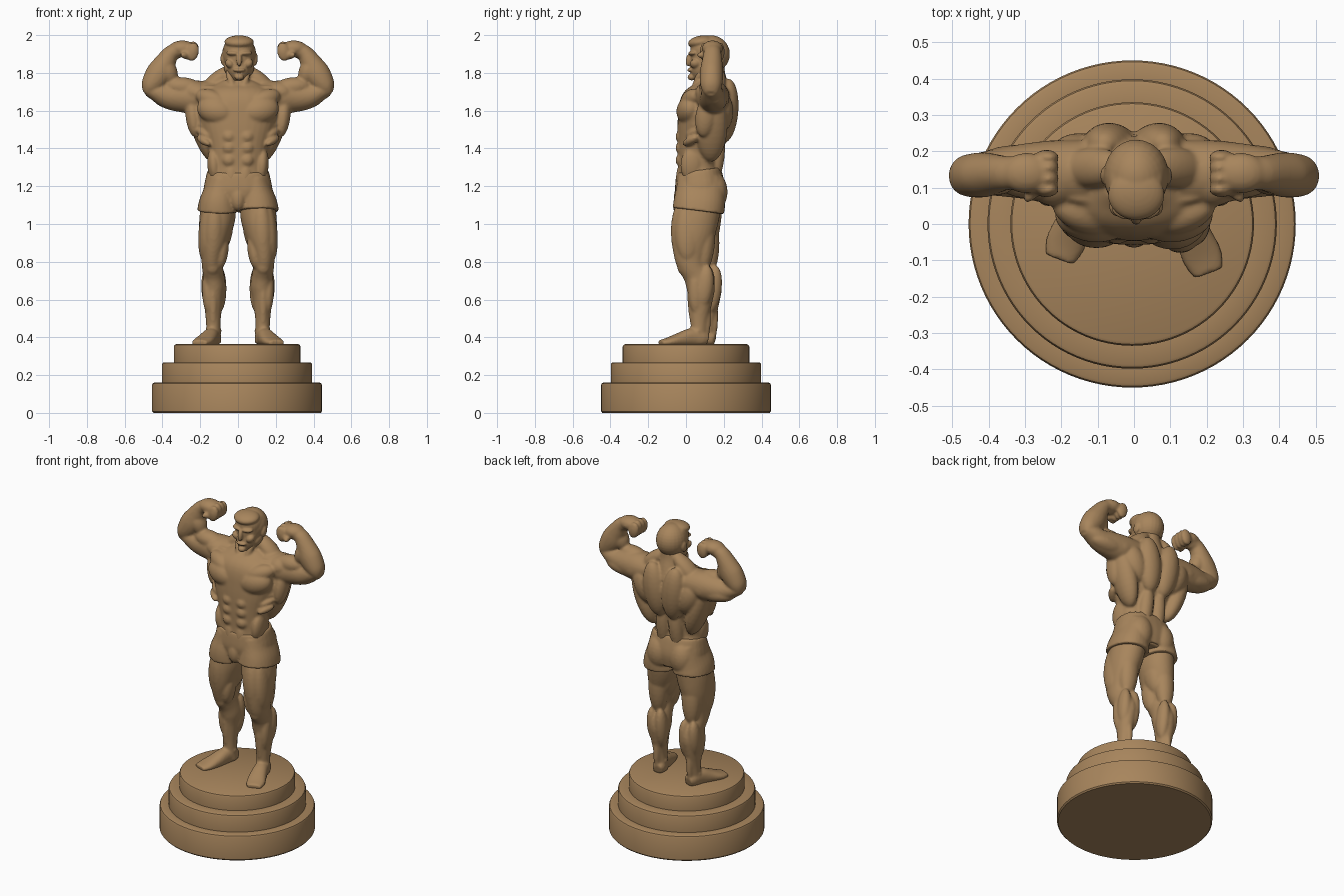
import bpy, bmesh, math
from mathutils import Vector, Matrix

bronze = bpy.data.materials.new("bronze_brown")
bronze.diffuse_color = (0.39, 0.235, 0.108, 1)
Y, Z = Vector((0, 1, 0)), Vector((0, 0, 1))
SIDES = (-1, 1)


def frame(t, up):
    t = t.normalized()
    b = (up - t * up.dot(t)).normalized()
    return b.cross(t), b, t


def tube(bm, rings, up=Y, power=2.0, seg=32, sub=4):
    """Closed smooth tube through rings of (x, y, z, half width, half depth)."""
    r = [Vector(v) for v in rings]
    r = [r[0]] + r + [r[-1]]
    pts = []
    for i in range(1, len(r) - 2):
        p0, p1, p2, p3 = r[i - 1:i + 3]
        for k in range(sub):
            t = k / sub
            pts.append(0.5 * (2 * p1 + (p2 - p0) * t + (2 * p0 - 5 * p1 + 4 * p2 - p3) * t * t
                              + (3 * p1 - p0 - 3 * p2 + p3) * t ** 3))
    pts.append(r[-1])
    loops = []
    for i, p in enumerate(pts):
        a, c = pts[max(i - 1, 0)], pts[min(i + 1, len(pts) - 1)]
        n, b, _ = frame(Vector(c[:3]) - Vector(a[:3]), up)
        loop = []
        for j in range(seg):
            ang = 2 * math.pi * j / seg
            co, si = math.cos(ang), math.sin(ang)
            u = math.copysign(abs(co) ** (2 / power), co) * p[3]
            v = math.copysign(abs(si) ** (2 / power), si) * p[4]
            loop.append(bm.verts.new(Vector(p[:3]) + n * u + b * v))
        loops.append(loop)
    for l0, l1 in zip(loops, loops[1:]):
        for j in range(seg):
            k = (j + 1) % seg
            bm.faces.new((l0[j], l0[k], l1[k], l1[j]))
    bm.faces.new(loops[0][::-1])
    bm.faces.new(loops[-1])


def muscle(bm, ax, ay, az, bx, by, bz, w, d):
    """Ellipsoid stretched from point a to point b, half width w, half depth d."""
    a, b = Vector((ax, ay, az)), Vector((bx, by, bz))
    n, u, t = frame(b - a, Y if abs((b - a).normalized().y) < 0.9 else Z)
    m = Matrix((n * w, u * d, t * (b - a).length / 2)).transposed().to_4x4()
    m.translation = (a + b) / 2
    bmesh.ops.create_uvsphere(bm, u_segments=24, v_segments=16, radius=1, matrix=m)


def leg_shift(s, z):
    """The left leg stands a little further back."""
    return 0.038 * min(max((1.15 - z) / 0.35, 0), 1) if s < 0 else 0


def muscles(bm, table, s, leg=False):
    for ax, ay, az, bx, by, bz, w, d in table:
        da, db = (leg_shift(s, az), leg_shift(s, bz)) if leg else (0, 0)
        muscle(bm, s * ax, ay + da, az, s * bx, by + db, bz, w, d)


def finish(bm, name, voxel=None, smooth=0):
    me = bpy.data.meshes.new(name)
    bmesh.ops.recalc_face_normals(bm, faces=bm.faces)
    bm.to_mesh(me)
    bm.free()
    me.materials.append(bronze)
    ob = bpy.data.objects.new(name, me)
    bpy.context.collection.objects.link(ob)
    if voxel:
        re = ob.modifiers.new("fuse", 'REMESH')
        re.mode, re.voxel_size, re.use_smooth_shade = 'VOXEL', voxel, True
        sm = ob.modifiers.new("soften", 'SMOOTH')
        sm.factor, sm.iterations = 0.5, smooth
    return ob


# --- stepped round plinth ---
bm = bmesh.new()
profile = [(0, 0), (0.443, 0), (0.45, 0.008)]
for rad, top, nxt in ((0.45, 0.16, 0.398), (0.398, 0.268, 0.335), (0.335, 0.364, 0)):
    profile += [(rad, top - 0.012), (rad - 0.004, top - 0.004), (rad - 0.012, top), (nxt, top)]
vs = [bm.verts.new((r - 0.0, 0, z)) for r, z in profile]
es = [bm.edges.new(p) for p in zip(vs, vs[1:])]
bmesh.ops.spin(bm, geom=vs + es, cent=(0, 0, 0), axis=(0, 0, 1), angle=2 * math.pi, steps=96)
bmesh.ops.remove_doubles(bm, verts=bm.verts, dist=0.0005)
plinth = finish(bm, "plinth")
plinth.location.x = -0.005
bpy.context.view_layer.objects.active = plinth
plinth.select_set(True)
bpy.ops.object.shade_smooth_by_angle(angle=math.radians(35))

# --- body: torso, arms, legs fused into one skin ---
bm = bmesh.new()
tube(bm, [(0, .075, 1.10, .15, .11), (0, .075, 1.18, .178, .122), (0, .068, 1.25, .162, .115),
          (0, .062, 1.31, .15, .105), (0, .065, 1.40, .16, .112), (0, .08, 1.50, .195, .128),
          (0, .10, 1.58, .22, .143), (0, .115, 1.65, .21, .14), (0, .13, 1.71, .17, .105),
          (0, .135, 1.755, .09, .075)], power=2.3)
tube(bm, [(0, .16, 1.66, .085, .085), (0, .145, 1.73, .075, .08), (.003, .135, 1.79, .068, .073),
          (.005, .13, 1.86, .065, .07)])

torso = [
    (.02, -.005, 1.575, .215, .03, 1.625, .072, .062),   # chest
    (.06, -.005, 1.63, .22, .06, 1.69, .05, .05),        # upper chest
    (.13, .13, 1.33, .245, .14, 1.70, .062, .085),       # side of back
    (.225, .09, 1.46, .25, .12, 1.68, .04, .055),        # under arm
    (.045, .20, 1.43, .085, .225, 1.77, .075, .065),     # shoulder blade
    (.10, .175, 1.48, .20, .185, 1.70, .075, .07),       # outer blade
    (.05, .135, 1.19, .04, .18, 1.50, .045, .045),       # lower back
    (.03, .16, 1.83, .20, .15, 1.68, .045, .055),        # neck slope
    (.025, .06, 1.70, .19, .075, 1.725, .018, .018),     # collarbone
    (.06, .08, 1.82, .015, .035, 1.69, .018, .018),      # neck cord
    (.12, .03, 1.22, .135, .03, 1.40, .035, .06),        # flank
    (.03, .01, 1.14, .04, .0, 1.34, .05, .058),          # lower belly
]
ribs = [(.01, -.025, z, .085, -.022, z + .005, .036, .032) for z in (1.335, 1.40, 1.46)]
ribs += [(.15, -.015 + .02 * i, 1.42 + .04 * i, .215, .06 + .015 * i, 1.46 + .04 * i, .02, .025)
         for i in range(3)]
upper_arm = [(.12, .14, 1.68, .075, .09), (.22, .142, 1.672, .088, .088), (.29, .145, 1.672, .082, .078),
             (.37, .142, 1.677, .068, .066), (.44, .137, 1.70, .047, .055), (.485, .133, 1.71, .03, .038)]
forearm = [(.483, .133, 1.69, .022, .035), (.462, .133, 1.73, .054, .056), (.418, .135, 1.795, .07, .062),
           (.385, .138, 1.855, .057, .055), (.352, .14, 1.905, .043, .047), (.31, .14, 1.922, .042, .047)]
arm = [
    (.14, .12, 1.69, .30, .135, 1.70, .062, .078),       # shoulder cap
    (.15, .17, 1.67, .31, .18, 1.66, .06, .055),         # rear shoulder
    (.19, .125, 1.715, .385, .125, 1.735, .052, .055),   # biceps
    (.20, .165, 1.64, .45, .155, 1.665, .05, .058),      # triceps
    (.345, .13, 1.74, .40, .13, 1.88, .05, .05),         # inner forearm
    (.365, .14, 1.93, .225, .14, 1.93, .042, .056),      # back of hand
    (.30, .06, 1.895, .235, .155, 1.89, .022, .022),     # thumb
]
arm += [(.232, y, 1.97 - abs(y - .14) * .2, .25, y, 1.862, .034, .021) for y in (.095, .125, .155, .183)]
leg_rings = [(.095, .08, 1.18, .085, .12), (.107, .06, 1.05, .095, .118), (.12, .043, .97, .088, .115),
             (.13, .028, .90, .075, .105), (.137, .022, .82, .058, .083), (.135, .033, .77, .055, .07),
             (.13, .055, .73, .056, .07), (.126, .077, .67, .06, .075), (.13, .078, .60, .052, .064),
             (.131, .07, .50, .04, .048), (.13, .068, .43, .038, .042), (.13, .065, .37, .042, .045)]
leg = [
    (.15, .01, 1.12, .178, .01, .80, .045, .07),         # outer thigh
    (.12, -.025, 1.12, .135, -.025, .80, .055, .055),    # front thigh
    (.075, .01, .96, .098, -.005, .76, .036, .05),       # inner knee bulge
    (.06, .06, 1.12, .09, .06, .85, .05, .07),           # inner thigh
    (.12, .11, 1.10, .13, .09, .74, .06, .055),          # back thigh
    (.135, -.03, .81, .134, -.012, .73, .034, .025),     # kneecap
    (.098, .12, .78, .10, .09, .53, .038, .046),         # inner calf
    (.16, .115, .78, .155, .085, .55, .037, .046),       # outer calf
    (.165, .05, .75, .155, .055, .52, .03, .04),         # outer shin
    (.133, .02, .75, .132, .045, .42, .024, .024),       # shin
    (.085, .07, .435, .175, .06, .43, .024, .024),       # ankle bones
    (.13, .115, .60, .13, .105, .38, .02, .022),         # heel tendon
]
foot = [(.122, .115, .388, .03, .03), (.128, .085, .395, .04, .04), (.143, .03, .40, .043, .048),
        (.163, -.03, .388, .05, .038), (.188, -.09, .376, .055, .024), (.205, -.135, .37, .042, .016)]
for s in SIDES:
    muscles(bm, torso, s)
    muscles(bm, ribs, s)
    muscles(bm, arm, s)
    muscles(bm, leg, s, True)
    for path in (upper_arm, forearm):
        tube(bm, [(s * x, y, z, a, b) for x, y, z, a, b in path])
    tube(bm, [(s * x, y + leg_shift(s, z), z, a, b) for x, y, z, a, b in leg_rings])
    tube(bm, [(s * x, y + leg_shift(s, z), z, a, b) for x, y, z, a, b in foot], up=Z, power=2.3)
finish(bm, "muscular_body", 0.0075, 5)

# --- head with face, ears and short hair ---
bm = bmesh.new()
tube(bm, [(0, .06, 1.757, .025, .03), (0, .07, 1.772, .042, .05), (0, .085, 1.80, .062, .07),
          (0, .105, 1.84, .073, .085), (0, .118, 1.89, .08, .095), (0, .12, 1.93, .082, .095),
          (0, .122, 1.965, .07, .08), (0, .125, 1.985, .045, .055)], power=2.2)
muscle(bm, 0, .135, 1.80, 0, .13, 1.999, .09, .1)        # skull and hair
muscle(bm, 0, .085, 1.93, 0, .075, 1.997, .078, .07)     # fringe
muscle(bm, 0, .022, 1.905, 0, .008, 1.835, .015, .016)   # nose
muscle(bm, -.032, .022, 1.815, .032, .022, 1.815, .011, .015)  # lips
muscle(bm, -.025, .03, 1.778, .025, .03, 1.778, .018, .022)    # chin
for s in SIDES:
    muscles(bm, [(.005, .02, 1.903, .068, .045, 1.905, .012, .018),   # brow
                 (.03, .04, 1.83, .068, .06, 1.865, .022, .03),       # cheek
                 (.085, .125, 1.84, .088, .14, 1.905, .012, .024),    # ear
                 (.05, .12, 1.79, .068, .10, 1.85, .02, .04)], s)     # jaw
head = finish(bm, "head", 0.005, 4)
head.location.x = 0.006

# --- shorts with flared hems ---
bm = bmesh.new()
tube(bm, [(0, .075, 1.11, .17, .12), (0, .075, 1.18, .182, .133), (0, .07, 1.25, .17, .125),
          (0, .066, 1.285, .16, .116)], power=2.4)
muscle(bm, 0, -.03, 1.07, 0, -.01, 1.22, .045, .045)
for s in SIDES:
    tube(bm, [(s * .105, .065 + leg_shift(s, 1.08), 1.068, .112, .137), (s * .103, .07, 1.11, .104, .136),
              (s * .093, .075, 1.17, .09, .13), (s * .08, .075, 1.24, .08, .12)], power=2.2)
    muscle(bm, s * .085, .14, 1.06, s * .075, .14, 1.28, .08, .08)   # seat
finish(bm, "shorts", 0.0075, 3)
